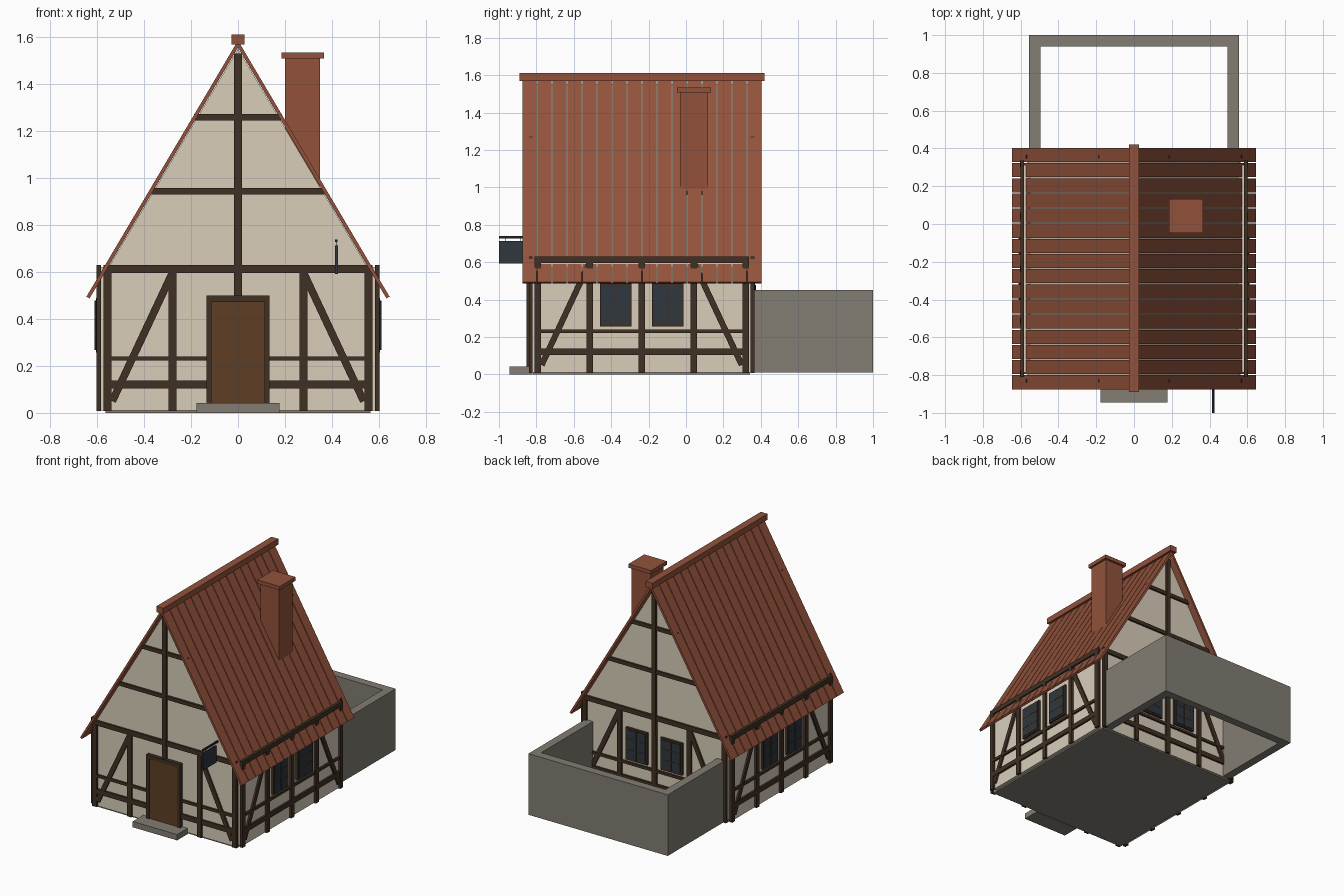
import bpy, bmesh
from math import radians, atan2, hypot
from mathutils import Matrix, Vector

if "Cube" in bpy.data.objects:
    bpy.data.objects.remove(bpy.data.objects["Cube"])


def material(name, rgb):
    lin = [(c / 255 / 12.92 if c < 11 else ((c / 255 + 0.055) / 1.055) ** 2.4) for c in rgb]
    m = bpy.data.materials.new(name)
    m.use_nodes = True
    m.diffuse_color = (*lin, 1)
    m.node_tree.nodes["Principled BSDF"].inputs["Base Color"].default_value = (*lin, 1)
    return m


PLASTER = material("cream plaster", (216, 206, 186))
TIMBER = material("dark timber", (64, 48, 35))
DOOR = material("brown door wood", (94, 63, 35))
TILE = material("red clay", (146, 82, 59))
STONE = material("grey stone", (130, 125, 115))
GLASS = material("dark slate", (46, 55, 62))
IRON = material("black iron", (36, 36, 38))


def finish(name, bm, mat, matrix=Matrix()):
    bmesh.ops.recalc_face_normals(bm, faces=bm.faces)
    mesh = bpy.data.meshes.new(name)
    bm.to_mesh(mesh)
    bm.free()
    mesh.materials.append(mat)
    ob = bpy.data.objects.new(name, mesh)
    ob.matrix_world = matrix
    bpy.context.collection.objects.link(ob)
    return ob


def box(name, x, y, z, mat, matrix=Matrix()):
    """Box from (min, max) pairs."""
    bm = bmesh.new()
    bmesh.ops.create_cube(bm, size=1)
    for v in bm.verts:
        v.co = Vector([a + (b - a) * (c + 0.5) for c, (a, b) in zip(v.co, (x, y, z))])
    return finish(name, bm, mat, matrix)


def prism(name, points, offset, mat):
    """Flat outline extruded along an offset."""
    bm = bmesh.new()
    face = bm.faces.new([bm.verts.new(p) for p in points])
    ext = bmesh.ops.extrude_face_region(bm, geom=[face])
    moved = [g for g in ext["geom"] if isinstance(g, bmesh.types.BMVert)]
    bmesh.ops.translate(bm, verts=moved, vec=offset)
    return finish(name, bm, mat)


MID = -0.237    # centre of the house in y
HALF = 0.588    # half width of the square house
HOUSE = Matrix.Translation((0, MID, 0))

# Plastered body with notched corners and a gable
box("floor_slab", (-0.565, 0.565), (-0.58, 0.58), (0, 0.014), STONE, HOUSE)
box("side_walls", (-HALF, HALF), (-0.55, 0.55), (0.01, 0.62), PLASTER, HOUSE)
gable = [(-0.56, 0.01), (0.56, 0.01), (0.56, 0.605), (0, 1.55), (-0.56, 0.605)]
prism("gable_walls", [(x, MID - HALF, z) for x, z in gable], (0, 2 * HALF, 0), PLASTER)


def wall_box(name, frame, u, z, depth, mat, start=-0.005):
    return box(name, u, (-depth, -start), z, mat, frame)


def brace(name, frame, a, b, width=0.032):
    """Slanted timber between two points on a wall."""
    du, dz = b[0] - a[0], b[1] - a[1]
    local = Matrix.Translation((a[0], 0, a[1])) @ Matrix.Rotation(-atan2(dz, du), 4, "Y")
    box(name, (0, hypot(du, dz)), (-0.012, 0.005), (-width / 2, width / 2), TIMBER, frame @ local)


def window(name, frame, u):
    w, lo, hi = 0.085, 0.257, 0.488
    wall_box(name + "_frame", frame, (u - w, u + w), (lo, hi), 0.017, TIMBER)
    wall_box(name + "_glass", frame, (u - w + 0.012, u + w - 0.012), (lo + 0.012, hi - 0.012), 0.021, GLASS)
    wall_box(name + "_mullion", frame, (u - 0.004, u + 0.004), (lo + 0.01, hi - 0.01), 0.023, TIMBER)
    for i in (1, 2):
        z = lo + (hi - lo) * i / 3
        wall_box(f"{name}_bar_{i}", frame, (u - w + 0.01, u + w - 0.01), (z - 0.003, z + 0.003), 0.0225, TIMBER)


def timber_wall(side, angle, has_gable, has_windows):
    frame = HOUSE @ Matrix.Rotation(radians(angle), 4, "Z") @ Matrix.Translation((0, -HALF, 0))
    for i in range(-2, 3):
        if i or side != "front":
            u = i * 0.278
            wall_box(f"{side}_post_{i + 3}", frame, (u - 0.017, u + 0.017), (0.008, 0.6), 0.015, TIMBER)
    for name, lo, hi in (("sill_rail", 0.103, 0.138), ("thin_rail", 0.222, 0.241), ("top_beam", 0.595, 0.629)):
        wall_box(f"{side}_{name}", frame, (-0.573, 0.573), (lo, hi), 0.014, TIMBER)
    for s in (-1, 1):
        brace(f"{side}_brace", frame, (s * 0.535, 0.05), (s * 0.282, 0.59))
        if has_windows:
            window(f"{side}_window", frame, s * 0.139)
    if has_gable:
        wall_box(f"{side}_king_post", frame, (-0.016, 0.016), (0.48, 1.53), 0.016, TIMBER)
        for half, lo in ((0.368, 0.93), (0.188, 1.245)):
            wall_box(f"{side}_collar_beam", frame, (-half, half), (lo, lo + 0.027), 0.014, TIMBER)
    return frame


front = timber_wall("front", 0, True, False)
timber_wall("back", 180, True, True)
timber_wall("left_side", 90, False, True)
timber_wall("right_side", -90, False, True)

# Door, step and hanging sign
wall_box("door_panel", front, (-0.12, 0.12), (0.02, 0.48), 0.02, DOOR)
for s in (-1, 1):
    wall_box("door_jamb", front, sorted((s * 0.112, s * 0.135)), (0.01, 0.5), 0.027, TIMBER)
wall_box("door_lintel", front, (-0.135, 0.135), (0.472, 0.5), 0.0265, TIMBER)
wall_box("door_step", front, (-0.177, 0.177), (0, 0.042), 0.12, STONE)
wall_box("sign_board", front, (0.412, 0.425), (0.592, 0.712), 0.175, GLASS, 0.025)
wall_box("sign_bracket", front, (0.413, 0.424), (0.727, 0.739), 0.175, IRON)
for d in (0.06, 0.14):
    wall_box("sign_hanger", front, (0.417, 0.42), (0.71, 0.73), d + 0.003, IRON, d)

# Roof planks: one plank repeated along the ridge and mirrored
plank = [(0, 1.585), (0.645, 0.495), (0.632, 0.487), (0, 1.555)]
roof = prism("roof_planks", [(x, -0.875, z) for x, z in plank], (0, 0.0745, 0), TILE)
array = roof.modifiers.new("repeat", "ARRAY")
array.count = 16
array.use_relative_offset = False
array.use_constant_offset = True
array.constant_offset_displace = (0, 0.0802, 0)
roof.modifiers.new("mirror", "MIRROR")
box("ridge_cap", (-0.027, 0.027), (-0.89, 0.42), (1.568, 1.61), TILE)

# Chimney
box("chimney_stack", (0.2, 0.35), (-0.032, 0.118), (0.96, 1.515), TILE)
box("chimney_cap", (0.185, 0.365), (-0.047, 0.133), (1.508, 1.535), TILE)

# Open yard wall behind the house
yard = [(-0.555, 0.352), (-0.555, 1), (0.555, 1), (0.555, 0.352),
        (0.495, 0.352), (0.495, 0.94), (-0.495, 0.94), (-0.495, 0.352)]
prism("yard_wall", [(x, y, 0.01) for x, y in yard], (0, 0, 0.44), STONE)
